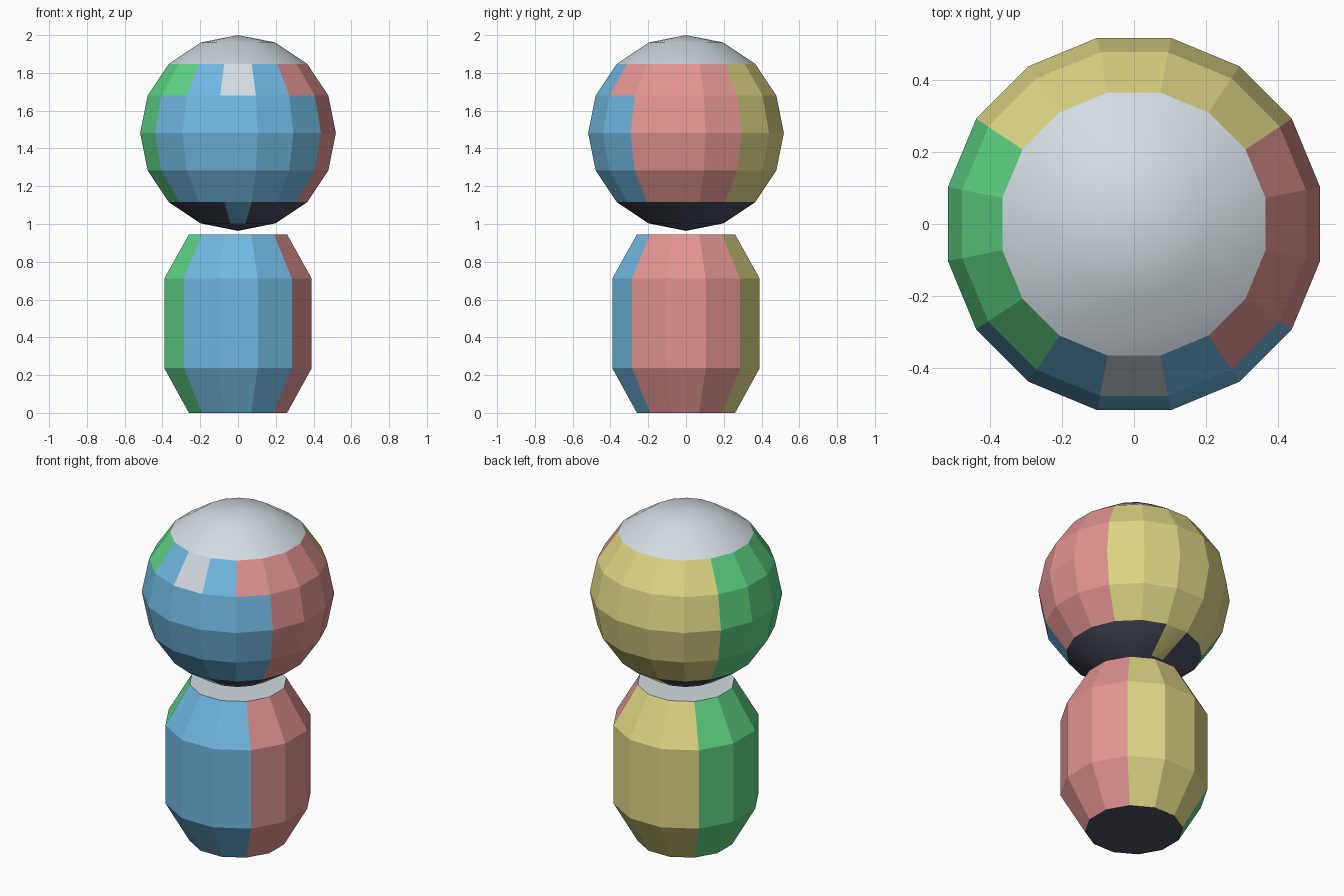
import bpy, bmesh, math

if "Cube" in bpy.data.objects:
    bpy.data.objects.remove(bpy.data.objects["Cube"])

# Palette: name -> sRGB, stored as linear diffuse colour
PALETTE = {
    "pale_grey": (209, 219, 225),
    "dark_slate": (76, 80, 97),
    "sky_blue": (112, 185, 225),
    "soft_red": (226, 148, 147),
    "soft_yellow": (222, 215, 133),
    "fresh_green": (95, 215, 135),
}
NAMES = list(PALETTE)
GREY, DARK, BLUE, RED, YELLOW, GREEN = range(6)


def linear(c):
    c /= 255
    return c / 12.92 if c <= 0.04045 else ((c + 0.055) / 1.055) ** 2.4


MATERIALS = []
for name, rgb in PALETTE.items():
    mat = bpy.data.materials.new(name)
    mat.diffuse_color = (*[linear(c) for c in rgb], 1)
    mat.use_nodes = True
    mat.node_tree.nodes["Principled BSDF"].inputs["Base Color"].default_value = mat.diffuse_color
    MATERIALS.append(mat)


def revolve(name, profile, sides, colour, smooth=lambda row: False):
    """Stack rings (radius, z) bottom to top; radius 0 makes a pole.
    A flat face is centred on each axis direction."""
    bm = bmesh.new()
    rings = []
    for r, z in profile:
        if r == 0:
            rings.append([bm.verts.new((0, 0, z))] * sides)
        else:
            angles = [(i - 0.5) * math.tau / sides for i in range(sides)]
            rings.append([bm.verts.new((r * math.cos(a), r * math.sin(a), z)) for a in angles])
    for row, (low, high) in enumerate(zip(rings, rings[1:])):
        for i in range(sides):
            j = (i + 1) % sides
            corners = list(dict.fromkeys((low[i], low[j], high[j], high[i])))
            face = bm.faces.new(corners)
            face.material_index = colour(row, i * 360 / sides)
            face.smooth = smooth(row)
    # flat end caps where the profile is open
    if profile[0][0]:
        bm.faces.new(rings[0][::-1]).material_index = DARK
    if profile[-1][0]:
        bm.faces.new(rings[-1]).material_index = GREY
    mesh = bpy.data.meshes.new(name)
    bm.to_mesh(mesh)
    bm.free()
    for mat in MATERIALS:
        mesh.materials.append(mat)
    obj = bpy.data.objects.new(name, mesh)
    bpy.context.collection.objects.link(obj)
    return obj


def sector(angle, front_half, back_half):
    """Side colour from the face direction in degrees (front is 270)."""
    if abs(angle - 270) < front_half:
        return BLUE
    if abs(angle - 90) < back_half:
        return YELLOW
    return GREEN if 90 < angle < 270 else RED


def body_colour(row, angle):
    return sector(angle, 45, 45)


def head_colour(row, angle):
    front, back = angle == 270, angle == 90
    if row >= 6:                      # crown
        return GREY
    if row == 0:                      # chin pole
        return DARK
    if row == 1:                      # chin ring with front and back tabs
        return BLUE if front else YELLOW if back else DARK
    if row == 5:                      # brow row with the front tab
        return GREY if front else sector(angle, 33, 56)
    return sector(angle, 56, 56)


# Barrel body, 12 sides
revolve("body", [(0.269, 0.0), (0.404, 0.237), (0.404, 0.711), (0.269, 0.945)], 12, body_colour)

# Floating faceted ball head, 16 sides by 8 rows
ball = []
for k in range(9):
    t = math.pi * k / 8
    ball.append((0.0 if k in (0, 8) else 0.528 * math.sin(t), 1.482 - 0.518 * math.cos(t)))
revolve("head", ball, 16, head_colour, smooth=lambda row: row <= 1 or row >= 6)
